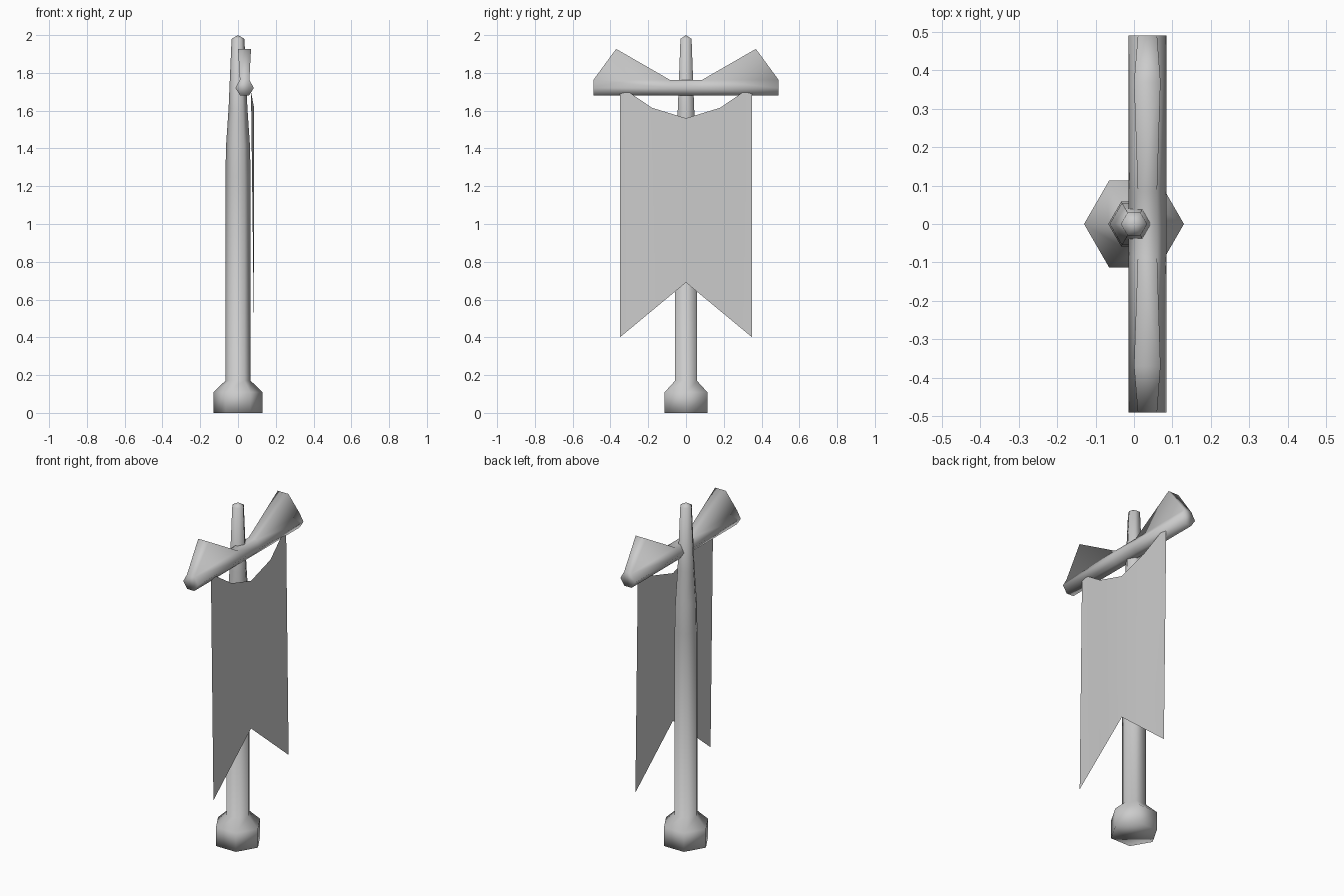
import bpy, bmesh, math

if "Cube" in bpy.data.objects:
    bpy.data.objects.remove(bpy.data.objects["Cube"])


def finish(name, bm, smooth=True):
    bmesh.ops.recalc_face_normals(bm, faces=bm.faces)
    mesh = bpy.data.meshes.new(name)
    bm.to_mesh(mesh)
    bm.free()
    for p in mesh.polygons:
        p.use_smooth = smooth
    obj = bpy.data.objects.new(name, mesh)
    bpy.context.collection.objects.link(obj)
    return obj


def bridge(bm, a, b, skip=()):
    n = len(a)
    for i in range(n):
        if i not in skip:
            j = (i + 1) % n
            bm.faces.new((a[i], a[j], b[j], b[i]))


# Six-sided pole with flared foot and pointed tip
bm = bmesh.new()
profile = [(0.13, 0), (0.13, 0.11), (0.067, 0.17), (0.067, 1.25),
           (0.063, 1.42), (0.05, 1.61), (0.034, 1.98)]
rings = [[bm.verts.new((r * math.cos(i * math.pi / 3), r * math.sin(i * math.pi / 3), z))
          for i in range(6)] for r, z in profile]
for a, b in zip(rings, rings[1:]):
    bridge(bm, a, b)
bm.faces.new(rings[0])
tip = bm.verts.new((0, 0, 2.0))
for i in range(6):
    bm.faces.new((rings[-1][i], rings[-1][(i + 1) % 6], tip))
finish("pole", bm)

# Six-sided crossbar; the top strip of each arm is raised into a fin
bm = bmesh.new()
section = [(0.01, 1.763), (0.06, 1.763), (0.084, 1.72),
           (0.058, 1.68), (0.012, 1.68), (-0.014, 1.72)]
rings = [[bm.verts.new((x, y, z)) for x, z in section]
         for y in (-0.49, -0.085, 0.085, 0.49)]
bridge(bm, rings[0], rings[1], skip=(0,))
bridge(bm, rings[1], rings[2])
bridge(bm, rings[2], rings[3], skip=(0,))
bm.faces.new(rings[0])
bm.faces.new(rings[3])
for outer, inner, s in ((rings[0], rings[1], -1), (rings[3], rings[2], 1)):
    p = bm.verts.new((0.0, s * 0.37, 1.927))
    q = bm.verts.new((0.069, s * 0.37, 1.927))
    bm.faces.new((outer[0], outer[1], q, p))
    bm.faces.new((inner[0], inner[1], q, p))
    bm.faces.new((outer[0], inner[0], p))
    bm.faces.new((outer[1], inner[1], q))
finish("crossbar", bm)

# Single-sided swallow-tail banner, in vertical strips from y to z top and bottom
bm = bmesh.new()
half = [(0.069, 0.35, 1.69, 0.40), (0.069, 0.305, 1.70, None),
        (0.085, 0.18, 1.615, None), (0.085, 0.0, 1.56, 0.69)]
columns = [(x, -y, t) for x, y, t, b in half] + [(x, y, t) for x, y, t, b in half[-2::-1]]
pairs = []
for x, y, top in columns:
    bottom = 0.69 - 0.29 * abs(y) / 0.35
    pairs.append((bm.verts.new((x, y, top)), bm.verts.new((0.085, y, bottom))))
for (a, b), (c, d) in zip(pairs, pairs[1:]):
    bm.faces.new((a, b, d, c))
finish("banner", bm)
